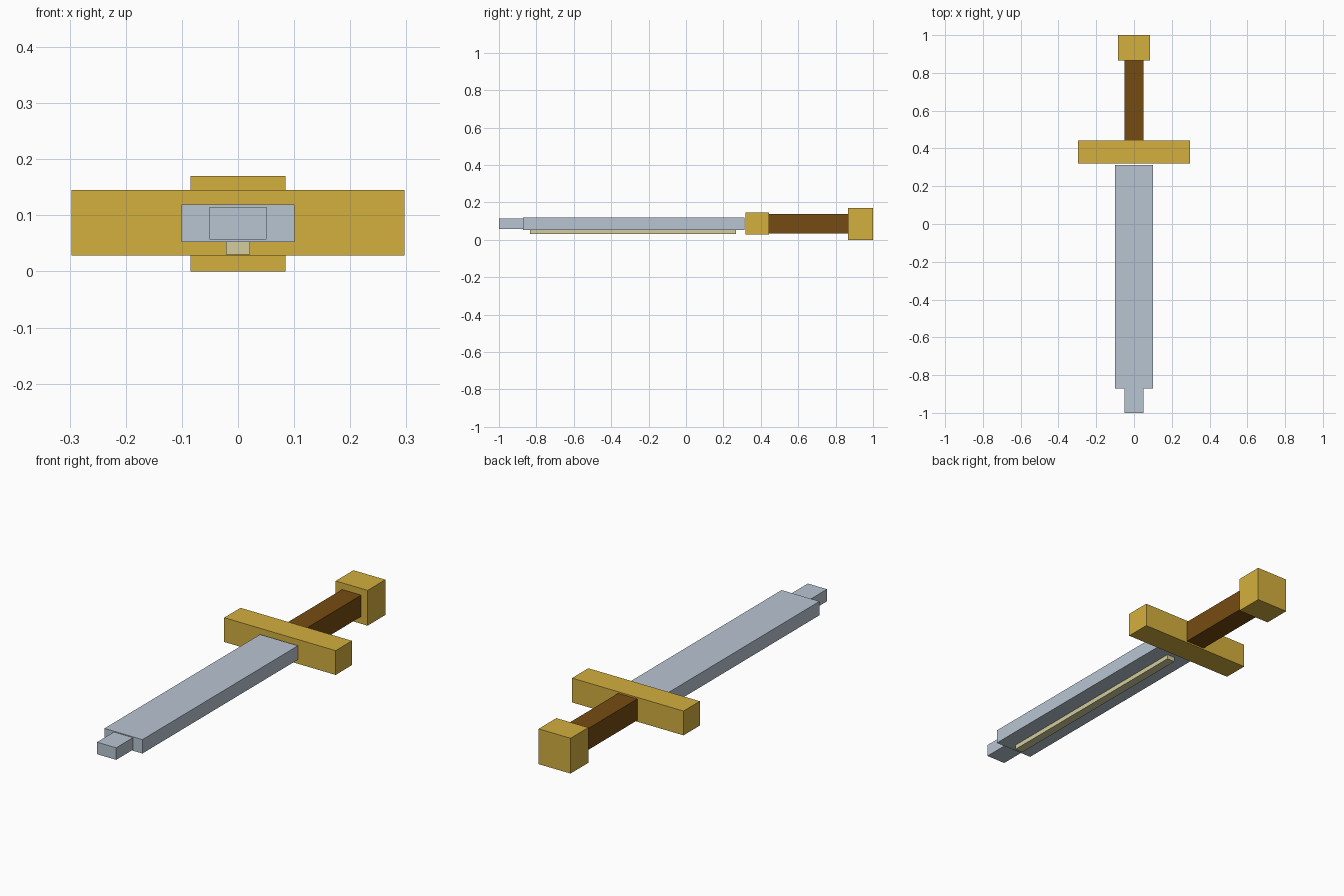
import bpy
import bmesh

cube = bpy.data.objects.get("Cube")
if cube:
    bpy.data.objects.remove(cube, do_unlink=True)


def srgb(*rgb):
    """Convert 0-255 display values to a linear colour."""
    lin = [((c / 255 + 0.055) / 1.055) ** 2.4 for c in rgb]
    return (*lin, 1.0)


def material(name, colour):
    mat = bpy.data.materials.new(name)
    mat.use_nodes = True
    mat.diffuse_color = colour
    mat.node_tree.nodes["Principled BSDF"].inputs["Base Color"].default_value = colour
    return mat


steel = material("steel", srgb(185, 197, 210))
gold = material("gold", srgb(212, 175, 62))
leather = material("brown_leather", srgb(118, 75, 17))
cream = material("pale_cream", srgb(211, 205, 158))


def box(name, half_width, y, z, mat):
    """Flat-faced box centred on x = 0, spanning the given y and z ranges."""
    bm = bmesh.new()
    bmesh.ops.create_cube(bm, size=1)
    for v in bm.verts:
        v.co = (2 * half_width * v.co.x,
                y[0] if v.co.y < 0 else y[1],
                z[0] if v.co.z < 0 else z[1])
    mesh = bpy.data.meshes.new(name)
    bm.to_mesh(mesh)
    bm.free()
    mesh.materials.append(mat)
    obj = bpy.data.objects.new(name, mesh)
    bpy.context.collection.objects.link(obj)
    return obj


# Blade, with a stepped point and a raised strip along its underside
box("blade", 0.101, (-0.872, 0.312), (0.052, 0.119), steel)
box("blade_tip", 0.051, (-1.0, -0.872), (0.057, 0.115), steel)
box("blade_strip", 0.021, (-0.834, 0.267), (0.03, 0.06), cream)

# Hilt
box("crossguard", 0.297, (0.319, 0.443), (0.028, 0.145), gold)
box("grip", 0.051, (0.44, 0.87), (0.035, 0.138), leather)
box("pommel", 0.085, (0.865, 1.0), (0.0, 0.17), gold)
